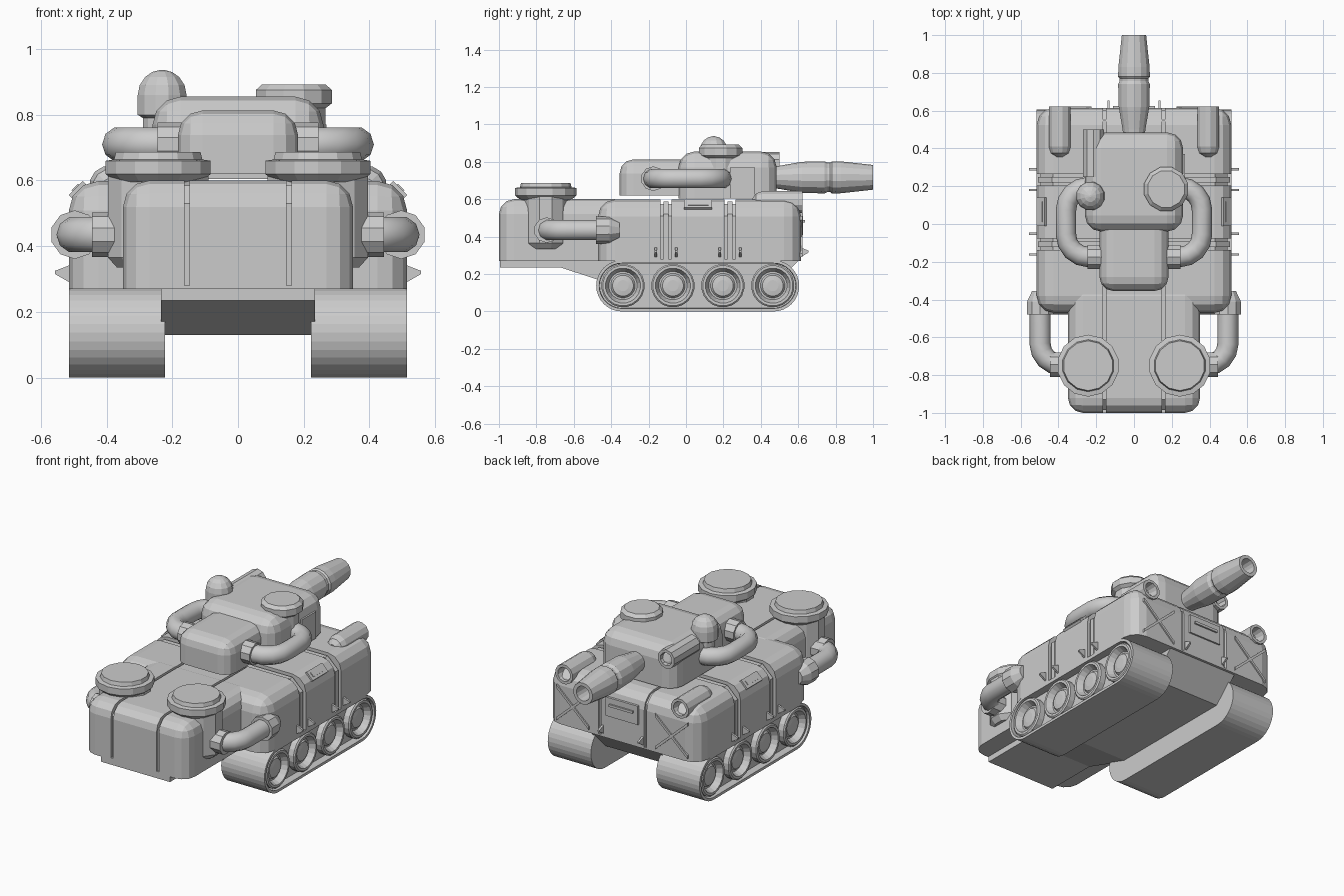
import bpy, bmesh, math
from mathutils import Vector

if "Cube" in bpy.data.objects:
    bpy.data.objects.remove(bpy.data.objects["Cube"], do_unlink=True)

GREY = (0.6, 0.6, 0.6, 1)
mat = bpy.data.materials.new("plain_grey")
mat.use_nodes = True
mat.diffuse_color = GREY
mat.node_tree.nodes["Principled BSDF"].inputs["Base Color"].default_value = GREY


def finish(name, bm):
    bmesh.ops.recalc_face_normals(bm, faces=bm.faces)
    mesh = bpy.data.meshes.new(name)
    bm.to_mesh(mesh)
    bm.free()
    mesh.materials.append(mat)
    ob = bpy.data.objects.new(name, mesh)
    bpy.context.scene.collection.objects.link(ob)
    return ob


def bake(ob):
    """Replace an object by its evaluated mesh."""
    dg = bpy.context.evaluated_depsgraph_get()
    mesh = bpy.data.meshes.new_from_object(ob.evaluated_get(dg))
    name = ob.name
    bpy.data.objects.remove(ob, do_unlink=True)
    new = bpy.data.objects.new(name, mesh)
    bpy.context.scene.collection.objects.link(new)
    if not mesh.materials:
        mesh.materials.append(mat)
    return new


def box(name, lo, hi, bevel=0, segments=3):
    """Box whose edges, except those of the bottom, are rounded."""
    bm = bmesh.new()
    bmesh.ops.create_cube(bm, size=1)
    for v in bm.verts:
        v.co = [lo[i] if v.co[i] < 0 else hi[i] for i in range(3)]
    if bevel:
        edges = [e for e in bm.edges if max(v.co.z for v in e.verts) > lo[2] + 1e-4]
        bmesh.ops.bevel(bm, geom=edges, offset=bevel, segments=segments,
                        profile=0.5, affect='EDGES')
    return finish(name, bm)


def prism(name, pts, axis, lo, hi, recess=None):
    """Extrude a 2D profile along x or y; optionally sink the hi cap."""
    bm = bmesh.new()
    place = (lambda p, t: (t, p[0], p[1])) if axis == 'x' else (lambda p, t: (p[0], t, p[1]))
    a = [bm.verts.new(place(p, lo)) for p in pts]
    b = [bm.verts.new(place(p, hi)) for p in pts]
    bm.faces.new(a)
    cap = bm.faces.new(b)
    for i in range(len(pts)):
        j = (i + 1) % len(pts)
        bm.faces.new((a[i], a[j], b[j], b[i]))
    bmesh.ops.recalc_face_normals(bm, faces=bm.faces)
    if recess:
        bmesh.ops.inset_region(bm, faces=[cap], thickness=recess[0])
        bmesh.ops.inset_region(bm, faces=[cap], thickness=0.002, depth=-recess[1])
    return finish(name, bm)


def lathe(name, prof, axis, at, sides=12, sx=1, sy=1):
    """Turn (radius, distance) pairs around an axis through a point."""
    bm = bmesh.new()
    rings = []
    for r, t in prof:
        ring = []
        for i in range(sides):
            a = 2 * math.pi * (i + 0.5) / sides
            u, w = r * sx * math.cos(a), r * sy * math.sin(a)
            p = {'x': (t, u, w), 'y': (u, t, w), 'z': (u, w, t)}[axis]
            ring.append(bm.verts.new(Vector(at) + Vector(p)))
        rings.append(ring)
    for a, b in zip(rings, rings[1:]):
        for i in range(sides):
            j = (i + 1) % sides
            bm.faces.new((a[i], a[j], b[j], b[i]))
    bm.faces.new(rings[0])
    bm.faces.new(rings[-1])
    return finish(name, bm)


def pipe(name, pts, radius, bend):
    """Round tube through corner points, with arcs at the corners."""
    pts = [Vector(p) for p in pts]
    path = [pts[0]]
    for a, b, c in zip(pts, pts[1:], pts[2:]):
        u, w = (a - b).normalized(), (c - b).normalized()
        for k in range(5):
            t = math.pi / 2 * k / 4
            path.append(b + bend * (u * (1 - math.sin(t)) + w * (1 - math.cos(t))))
    path.append(pts[-1])
    cu = bpy.data.curves.new(name, 'CURVE')
    cu.dimensions = '3D'
    cu.bevel_depth, cu.bevel_resolution, cu.use_fill_caps = radius, 3, True
    sp = cu.splines.new('POLY')
    sp.points.add(len(path) - 1)
    for q, p in zip(sp.points, path):
        q.co = (*p, 1)
    ob = bpy.data.objects.new(name, cu)
    bpy.context.scene.collection.objects.link(ob)
    return bake(ob)


def cut(ob, cutters):
    for c in cutters:
        c.hide_render = True
        m = ob.modifiers.new("groove", 'BOOLEAN')
        m.operation, m.solver, m.object = 'DIFFERENCE', 'EXACT', c
    return bake(ob)


# Hull and nose, with grooves running over them
hull = box("hull", (-0.515, -0.47, 0.27), (0.515, 0.615, 0.598), 0.09)
nose = box("nose", (-0.35, -1, 0.27), (0.35, -0.3, 0.6), 0.08)
long_cut = [(-1.1, 0.28), (-1.1, 0.7), (0.7, 0.7), (0.7, 0.28), (0.6, 0.28), (0.6, 0.54),
            (0.55, 0.585), (-0.93, 0.585), (-0.985, 0.53), (-0.985, 0.28)]
arch = [(0.495, 0.28), (0.495, 0.51), (0.43, 0.575), (-0.43, 0.575), (-0.495, 0.51), (-0.495, 0.28)]
cross_cut = [(-0.6, 0.28), (-0.6, 0.7), (0.6, 0.7), (0.6, 0.28)] + arch
longs = [prism("long_cutter", long_cut, 'x', x - 0.008, x + 0.008) for x in (-0.155, 0.155)]
GAPS = (-0.107, 0.235)
crosses = [prism("cross_cutter", cross_cut, 'y', y - 0.03, y + 0.03) for y in GAPS]
hull = cut(hull, longs + crosses)
nose = cut(nose, longs)
for c in longs + crosses:
    bpy.data.objects.remove(c, do_unlink=True)
prism("lower_hull", [(-0.995, 0.28), (-0.995, 0.235), (-0.67, 0.235), (-0.35, 0.13),
                     (0.46, 0.13), (0.6, 0.27), (0.6, 0.28)], 'x', -0.235, 0.235)

# Straps in the cross grooves, with small hooks beside them
strap = [(-0.507, 0.28), (-0.507, 0.52), (-0.435, 0.588), (0.435, 0.588), (0.507, 0.52), (0.507, 0.28)]
for y in GAPS:
    prism("hull_strap", strap + arch, 'y', y - 0.014, y + 0.014)

for s, side in ((1, "left"), (-1, "right")):
    for y in GAPS:
        for d in (-0.055, 0.055):
            hook = [(s * 0.505, 0.285), (s * 0.557, 0.315), (s * 0.557, 0.325), (s * 0.505, 0.345)]
            prism(side + "_hook", hook, 'y', y + d - 0.006, y + d + 0.006)

    # Track and wheels
    outline = []
    for k in range(17):
        a = math.pi / 2 + math.pi * k / 16
        outline.append((-0.343 + 0.137 * math.cos(a), 0.137 + 0.137 * math.sin(a)))
    outline += [(0.125 - y, 0.274 - z) for y, z in outline]
    prism(side + "_track", outline, 'x', s * 0.222, s * 0.515, recess=(0.016, 0.045))
    for i in range(4):
        prof = [(0.116, 0.44), (0.116, 0.505), (0.108, 0.512), (0.094, 0.512), (0.076, 0.475),
                (0.066, 0.475), (0.056, 0.488), (0.03, 0.492)]
        lathe(side + "_wheel", [(r, s * t) for r, t in prof], 'x', (0, -0.337 + 0.267 * i, 0.138), 20)

    # Front canister with its pipe into the hull
    at = (s * 0.243, -0.75, 0)
    lathe(side + "_canister", [(0.13, 0.335), (0.158, 0.365), (0.158, 0.64)], 'z', at, 12, 1, 0.8)
    lathe(side + "_canister_lid", [(0.135, 0.595), (0.164, 0.62), (0.164, 0.66), (0.138, 0.664),
                                   (0.132, 0.687)], 'z', at, 14)
    pipe(side + "_front_pipe", [(s * 0.35, -0.745, 0.435), (s * 0.497, -0.745, 0.435),
                                (s * 0.497, -0.4, 0.435)], 0.056, 0.11)
    lathe(side + "_canister_collar", [(0.068, s * 0.36), (0.068, s * 0.445)], 'x', (0, -0.745, 0.435), 10)
    lathe(side + "_hull_collar", [(0.074, -0.48), (0.072, -0.41), (0.045, -0.355)], 'y',
          (s * 0.497, 0, 0.435), 10)

    # Rear pod with an open end
    lathe(side + "_rear_pod", [(0.02, 0.355), (0.048, 0.375), (0.06, 0.41), (0.06, 0.622),
                               (0.043, 0.622), (0.035, 0.56)], 'y', (s * 0.393, 0, 0.585), 12)

    # Turret side pipe
    pipe(side + "_turret_pipe", [(s * 0.15, -0.175, 0.71), (s * 0.36, -0.175, 0.71),
                                 (s * 0.36, 0.195, 0.71), (s * 0.2, 0.195, 0.71)], 0.054, 0.12)
    lathe(side + "_turret_collar", [(0.066, s * 0.17), (0.066, s * 0.245)], 'x', (0, -0.175, 0.71), 10)

    # Slotted plate on the rounded hull shoulder
    for name, h, n in (("_shoulder_plate", 0.075, 0.03), ("_shoulder_slot", 0.055, 0.036)):
        p = box(side + name, (-n, -h, -0.01), (n, h, 0.01))
        if n > 0.03:
            p.scale = (0.4, 1, 1.4)
        p.location = (s * 0.487, 0.065, 0.57)
        p.rotation_euler.y = s * math.pi / 4

    # Rear cross brace, rear strip and hook
    for d in (1, -1):
        x0, x1 = s * 0.335 - 0.11, s * 0.335 + 0.11
        z0, z1 = 0.4 - d * 0.1, 0.4 + d * 0.1
        prism(side + "_rear_brace", [(x0, z0 - 0.01), (x1, z1 - 0.01), (x1, z1 + 0.01),
                                     (x0, z0 + 0.01)], 'y', 0.6, 0.623)
    prism(side + "_rear_hook", [(0.605, 0.285), (0.655, 0.315), (0.655, 0.325), (0.605, 0.345)],
          'x', s * 0.135 - 0.006, s * 0.135 + 0.006)

# Rear panel with a slot
box("rear_panel", (-0.11, 0.6, 0.41), (0.11, 0.625, 0.525))
box("rear_panel_lip", (-0.08, 0.6, 0.475), (0.08, 0.635, 0.49))

# Turret
box("turret_body", (-0.26, -0.04, 0.605), (0.26, 0.485, 0.855), 0.085)
box("turret_front", (-0.183, -0.355, 0.62), (0.183, 0.1, 0.813), 0.075)
box("turret_side_box", (0.15, 0.235, 0.605), (0.27, 0.37, 0.77))
lathe("hatch", [(0.1, 0.7), (0.1, 0.82), (0.12, 0.835), (0.12, 0.875), (0.1, 0.893)],
      'z', (0.17, 0.185, 0), 12)
dome = [(0.06, 0.66), (0.06, 0.79), (0.077, 0.8), (0.077, 0.86)]
dome += [(0.077 * math.cos(a), 0.86 + 0.077 * math.sin(a)) for a in (0.4, 0.8, 1.15, 1.5)]
lathe("sensor_dome", dome, 'z', (-0.231, 0.148, 0), 12)
lathe("turret_tube", [(0.058, 0.25), (0.058, 0.5), (0.04, 0.5), (0.035, 0.44)], 'y',
      (-0.215, 0, 0.795), 10)

# Gun barrel with an open muzzle
lathe("gun_barrel", [(0.055, 0.44), (0.062, 0.5), (0.083, 0.62), (0.086, 0.74), (0.078, 0.757),
                     (0.078, 0.77), (0.086, 0.78), (0.085, 0.83), (0.066, 1.0), (0.045, 1.0),
                     (0.04, 0.9)], 'y', (0, 0, 0.717), 14)
